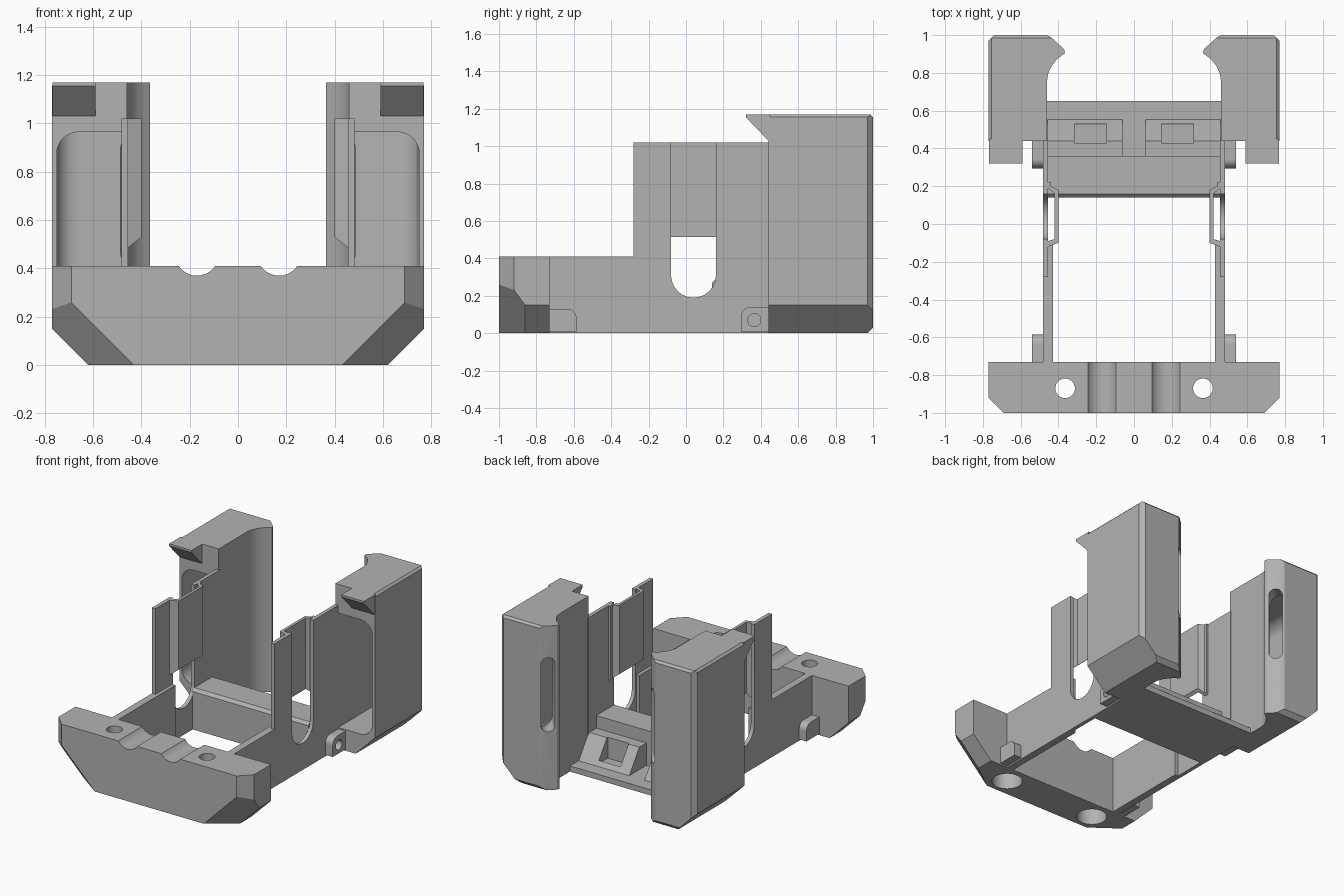
import bpy, bmesh, math
from mathutils import Vector

if "Cube" in bpy.data.objects:
    bpy.data.objects.remove(bpy.data.objects["Cube"], do_unlink=True)

grey = bpy.data.materials.new("plain grey")
grey.use_nodes = True
COLOUR = (0.45, 0.45, 0.45, 1)
grey.diffuse_color = COLOUR
grey.node_tree.nodes["Principled BSDF"].inputs["Base Color"].default_value = COLOUR


def finish(name, bm):
    bmesh.ops.recalc_face_normals(bm, faces=bm.faces)
    me = bpy.data.meshes.new(name)
    bm.to_mesh(me)
    bm.free()
    me.materials.append(grey)
    ob = bpy.data.objects.new(name, me)
    bpy.context.collection.objects.link(ob)
    return ob


def prism_mesh(pts, axis, a, b):
    """Extrude a flat outline along x (y,z points), y (x,z) or z (x,y)."""
    place = {"x": lambda p, t: (t, p[0], p[1]),
             "y": lambda p, t: (p[0], t, p[1]),
             "z": lambda p, t: (p[0], p[1], t)}[axis]
    bm = bmesh.new()
    face = bm.faces.new([bm.verts.new(place(p, a)) for p in pts])
    new = bmesh.ops.extrude_face_region(bm, geom=[face])["geom"]
    shift = Vector(place((0, 0), b - a))
    bmesh.ops.translate(bm, vec=shift, verts=[g for g in new if isinstance(g, bmesh.types.BMVert)])
    bmesh.ops.recalc_face_normals(bm, faces=bm.faces)
    return bm


def prism(name, pts, axis, a, b):
    return finish(name, prism_mesh(pts, axis, a, b))


def rect(x0, x1, y0, y1):
    return [(x0, y0), (x1, y0), (x1, y1), (x0, y1)]


def box(name, x0, x1, y0, y1, z0, z1):
    return prism(name, rect(x0, x1, y0, y1), "z", z0, z1)


def arc(cx, cy, r, start, end, n=12):
    angles = [math.radians(start + (end - start) * i / n) for i in range(n + 1)]
    return [(cx + r * math.cos(t), cy + r * math.sin(t)) for t in angles]


def slice_off(bm, point, normal):
    geom = bm.verts[:] + bm.edges[:] + bm.faces[:]
    cut = bmesh.ops.bisect_plane(bm, geom=geom, plane_co=point, plane_no=normal,
                                 clear_outer=True)["geom_cut"]
    bmesh.ops.edgeloop_fill(bm, edges=[g for g in cut if isinstance(g, bmesh.types.BMEdge)])


def apply_modifier(ob, mod):
    bpy.context.view_layer.objects.active = ob
    bpy.ops.object.modifier_apply(modifier=mod.name)


def carve(ob, *cutters):
    for cutter in cutters:
        mod = ob.modifiers.new("cut", "BOOLEAN")
        mod.operation, mod.solver, mod.object = "DIFFERENCE", "EXACT", cutter
        apply_modifier(ob, mod)
        bpy.data.objects.remove(cutter, do_unlink=True)


def both_sides(ob):
    mod = ob.modifiers.new("mirror", "MIRROR")
    mod.use_mirror_merge = False
    apply_modifier(ob, mod)


# Front bumper with faceted corners
bm = prism_mesh(rect(-0.77, 0.77, -1, -0.73), "z", 0, 0.41)
for s in (1, -1):
    slice_off(bm, (s * 0.77, 0, 0.15), (s, 0, -1))
    slice_off(bm, (s * 0.69, -1, 0), (s, -1, 0))
    corner = Vector((s * 0.43, -1, 0))
    normal = (Vector((s * 0.69, -1, 0.26)) - corner).cross(Vector((s * 0.77, -0.86, 0.15)) - corner)
    if normal.z > 0:
        normal.negate()
    slice_off(bm, corner, normal)
bumper = finish("front_bumper", bm)
for s in (1, -1):
    carve(bumper,
          prism("screw_hole", arc(s * 0.365, -0.87, 0.052, 0, 350, 35), "z", -0.1, 0.5),
          prism("screw_recess", arc(s * 0.365, -0.87, 0.1, 0, 350, 35), "z", -0.1, 0.2),
          prism("cable_groove", arc(s * 0.17, 0.46, 0.09, 0, 350, 35), "y", -1.1, -0.6))

# Side walls with a round-bottomed slot
wall = prism("side_walls",
             [(-0.74, 0), (0.45, 0), (0.45, 1.02), (0.16, 1.02)]
             + arc(0.04, 0.31, 0.12, 0, -180)
             + [(-0.08, 1.02), (-0.28, 1.02), (-0.28, 0.41), (-0.74, 0.41)],
             "x", 0.455, 0.482)
both_sides(wall)
both_sides(box("lower_wall_thickening", 0.43, 0.46, -0.74, -0.09, 0, 0.41))

# Inward-stepped strip behind the slot, slanted at its lower end
bm = prism_mesh([(0.482, 0.21), (0.455, 0.2), (0.455, 0.19), (0.42, 0.16), (0.42, -0.08),
                 (0.455, -0.09), (0.482, -0.08), (0.482, -0.11), (0.455, -0.12), (0.4, -0.1),
                 (0.4, 0.18), (0.44, 0.2), (0.44, 0.22), (0.482, 0.22)], "z", 0.4, 1.02)
slice_off(bm, (0.40, 0, 0.53), (-0.8, 0, -1))
both_sides(finish("stepped_strips", bm))

# Rear towers with a hooked inner back edge
outline = [(0.46, 0.44), (0.77, 0.44), (0.77, 0.97), (0.74, 1.0), (0.46, 1.0), (0.435, 0.985),
           (0.37, 0.925), (0.365, 0.905), (0.385, 0.89), (0.41, 0.87), (0.437, 0.835),
           (0.455, 0.795), (0.46, 0.76)]
bm = prism_mesh(outline, "z", 0, 1.17)
slice_off(bm, (0.77, 0, 0.15), (1, 0, -1))
slice_off(bm, (0, 1, 0.03), (0, 1, -1))
slice_off(bm, (0, 1, 1.155), (0, 1, 1))
slice_off(bm, (0.77, 0, 1.155), (1, 0, 1))
tower = finish("rear_towers", bm)

# Hollow of the tower, rounded towards the outside
bm = prism_mesh(rect(0.482, 0.75, 0.25, 0.95), "z", 0.15, 0.965)
outer = [e for e in bm.edges if all(v.co.x > 0.7 for v in e.verts)]
bmesh.ops.bevel(bm, geom=outer, offset=0.09, segments=8, profile=0.5, affect="EDGES")
hollow = finish("tower_hollow", bm)

# Upright slot through the hooked corner
slot = prism("tower_slot", arc(0, 0.9, 0.045, 0, 180) + arc(0, 0.46, 0.045, 180, 360),
             "y", -0.25, 0.15)
slot.rotation_euler.z = math.radians(42)
slot.location = (0.43, 0.945, 0)
bpy.context.view_layer.update()
carve(tower, hollow, slot)
both_sides(tower)

# Overhanging lips on the tower fronts
both_sides(prism("tower_lips", [(0.32, 1.17), (0.32, 1.155), (0.44, 1.03), (0.45, 1.03), (0.45, 1.17)],
                 "x", 0.59, 0.768))

# Rear floor, cross bar and sloped clips
box("rear_floor", -0.47, 0.47, 0.14, 0.65, 0, 0.04)
prism("cross_bar", [(0.14, 0.02), (0.14, 0.27), (0.16, 0.29), (0.36, 0.29), (0.36, 0.02)],
      "x", -0.458, 0.458)
clip = prism("sloped_clips", [(0.35, 0.03), (0.35, 0.2), (0.44, 0.2), (0.56, 0.03)], "x", 0.06, 0.458)
carve(clip, box("clip_window", 0.145, 0.315, 0.43, 0.53, 0.05, 0.5))
both_sides(clip)

# Small lugs on the outside of the walls
both_sides(prism("front_lugs", [(-0.74, 0.01), (-0.585, 0.01)] + arc(-0.635, 0.08, 0.05, 0, 90)
                 + [(-0.74, 0.13)], "x", 0.47, 0.54))
rear_lug = prism("rear_lugs", [(0.45, 0.01), (0.45, 0.14)] + arc(0.345, 0.09, 0.05, 90, 180)
                 + [(0.295, 0.01)], "x", 0.47, 0.54)
carve(rear_lug, prism("lug_hole", arc(0.365, 0.07, 0.035, 0, 345, 23), "x", 0.49, 0.6))
both_sides(rear_lug)

# Smooth the round surfaces, keep edges sharp
bpy.ops.object.select_all(action="DESELECT")
for ob in bpy.context.scene.objects:
    if ob.type == "MESH":
        ob.select_set(True)
        bpy.context.view_layer.objects.active = ob
bpy.ops.object.shade_smooth_by_angle(angle=math.radians(28))
